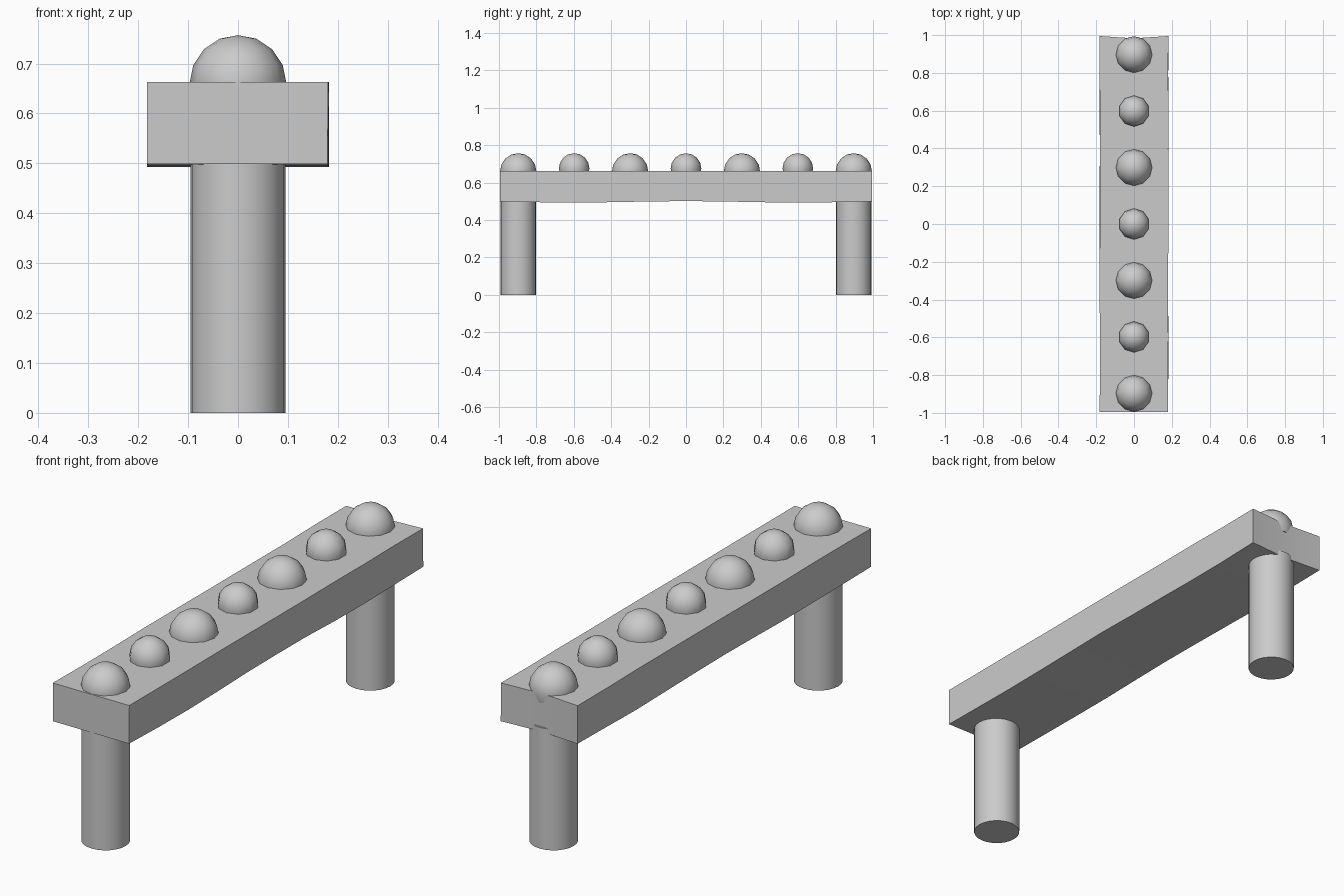
import bpy, bmesh, math, random
from mathutils import Matrix

if "Cube" in bpy.data.objects:
    bpy.data.objects.remove(bpy.data.objects["Cube"])

random.seed(4)


def make_object(name, bm, angle):
    bmesh.ops.recalc_face_normals(bm, faces=bm.faces[:])
    mesh = bpy.data.meshes.new(name)
    bm.to_mesh(mesh)
    bm.free()
    obj = bpy.data.objects.new(name, mesh)
    bpy.context.collection.objects.link(obj)
    bpy.ops.object.select_all(action='DESELECT')
    bpy.context.view_layer.objects.active = obj
    obj.select_set(True)
    bpy.ops.object.shade_smooth_by_angle(angle=math.radians(angle))
    return obj


# Long, slightly uneven beam resting on the legs
def beam():
    bm = bmesh.new()
    bmesh.ops.create_cube(bm, size=1, matrix=Matrix.Translation((0, 0, 0.58))
                          @ Matrix.Diagonal((0.362, 1.99, 0.166, 1)))
    lengthwise = [e for e in bm.edges
                  if abs(e.verts[0].co.y - e.verts[1].co.y) > 1]
    bmesh.ops.subdivide_edges(bm, edges=lengthwise, cuts=9)
    across = [e for e in bm.edges
              if abs(e.verts[0].co.x - e.verts[1].co.x) > 0.3]
    bmesh.ops.subdivide_edges(bm, edges=across, cuts=1, use_grid_fill=True)
    for v in bm.verts:
        v.co.x += random.uniform(-0.002, 0.002)
        if v.co.z < 0.55:
            # gentle wave along the underside
            v.co.z += 0.004 * math.cos(v.co.y * math.pi / 0.6)
        if v.co.y > 0.98 and abs(v.co.x) < 0.05:
            v.co.y -= 0.012
    make_object("beam", bm, 60)


# Round leg
def leg(name, y):
    bm = bmesh.new()
    bmesh.ops.create_cone(bm, cap_ends=True, segments=24, radius1=0.095,
                          radius2=0.095, depth=0.52,
                          matrix=Matrix.Translation((0, y, 0.26)))
    make_object(name, bm, 40)


# Low-poly dome sunk into the top of the beam
def dome(name, y, radius, segments):
    bm = bmesh.new()
    bmesh.ops.create_uvsphere(bm, u_segments=segments, v_segments=8, radius=radius)
    low = [v for v in bm.verts if v.co.z < -0.05]
    bmesh.ops.delete(bm, geom=low, context='VERTS')
    bmesh.ops.holes_fill(bm, edges=[e for e in bm.edges if e.is_boundary], sides=0)
    bmesh.ops.translate(bm, verts=bm.verts[:], vec=(0, y, 0.757 - radius))
    make_object(name, bm, 50)


beam()
leg("front_leg", -0.897)
leg("back_leg", 0.897)
for i in range(7):
    large = i % 2 == 0
    dome(f"dome_{i + 1}", -0.897 + 0.299 * i,
         0.097 if large else 0.082, 12 if large else 10)
